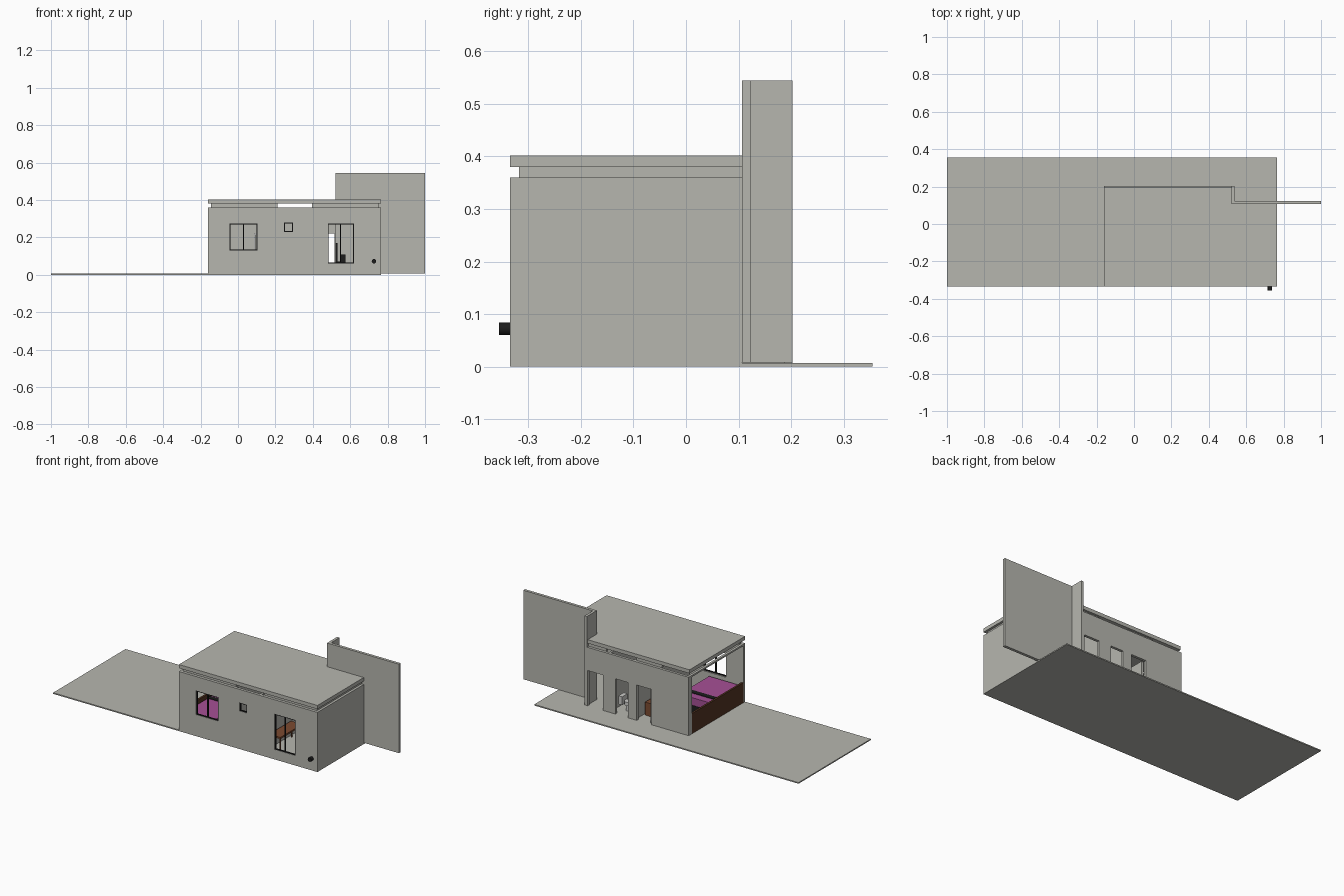
import bpy, bmesh, math

if "Cube" in bpy.data.objects:
    bpy.data.objects.remove(bpy.data.objects["Cube"])


def mat(name, rgb):
    m = bpy.data.materials.new(name)
    m.diffuse_color = (*rgb, 1)
    m.use_nodes = True
    m.node_tree.nodes["Principled BSDF"].inputs["Base Color"].default_value = m.diffuse_color
    return m


GREY = mat("concrete_grey", (0.47, 0.47, 0.43))
BLACK = mat("frame_black", (0.012, 0.012, 0.012))
BROWN = mat("dark_wood", (0.09, 0.035, 0.016))
RUST = mat("red_wood", (0.20, 0.07, 0.03))
PINK = mat("bed_magenta", (0.38, 0.08, 0.30))
WHITE = mat("ceramic_white", (0.6, 0.6, 0.58))


def finish(name, bm, m):
    bmesh.ops.recalc_face_normals(bm, faces=bm.faces)
    me = bpy.data.meshes.new(name)
    bm.to_mesh(me)
    bm.free()
    me.materials.append(m)
    ob = bpy.data.objects.new(name, me)
    bpy.context.collection.objects.link(ob)
    return ob


def prism(name, pts, z0, z1, m):
    """Plan outline pulled up from z0 to z1."""
    bm = bmesh.new()
    f = bm.faces.new([bm.verts.new((x, y, z0)) for x, y in pts])
    r = bmesh.ops.extrude_face_region(bm, geom=[f])
    vs = [v for v in r["geom"] if isinstance(v, bmesh.types.BMVert)]
    bmesh.ops.translate(bm, verts=vs, vec=(0, 0, z1 - z0))
    return finish(name, bm, m)


def box(name, x0, x1, y0, y1, z0, z1, m):
    return prism(name, [(x0, y0), (x1, y0), (x1, y1), (x0, y1)], z0, z1, m)


def wall(name, x0, x1, y0, y1, z0, z1, holes):
    """Wall along x with rectangular openings (x0, x1, z0, z1)."""
    xs = sorted({x0, x1, *[v for h in holes for v in h[:2]]})
    zs = sorted({z0, z1, *[v for h in holes for v in h[2:]]})
    bm = bmesh.new()
    grid = {(x, z): bm.verts.new((x, y0, z)) for x in xs for z in zs}
    for a, b in zip(xs, xs[1:]):
        for c, d in zip(zs, zs[1:]):
            if not any(h[0] <= a and b <= h[1] and h[2] <= c and d <= h[3] for h in holes):
                bm.faces.new([grid[k] for k in ((a, c), (b, c), (b, d), (a, d))])
    bmesh.ops.delete(bm, geom=[v for v in bm.verts if not v.link_faces], context='VERTS')
    r = bmesh.ops.extrude_face_region(bm, geom=bm.faces[:])
    vs = [v for v in r["geom"] if isinstance(v, bmesh.types.BMVert)]
    bmesh.ops.translate(bm, verts=vs, vec=(0, y1 - y0, 0))
    return finish(name, bm, GREY)


def window_frame(name, x0, x1, z0, z1, mullions=()):
    y0, y1, t = -0.333, -0.325, 0.005
    for i, x in enumerate((x0 + t / 2, x1 - t / 2, *mullions)):
        box(f"{name}_post_{i}", x - t / 2, x + t / 2, y0, y1, z0, z1, BLACK)
    for i, z in enumerate((z0, z1 - t)):
        box(f"{name}_rail_{i}", x0, x1, y0, y1, z, z + t, BLACK)


def cylinder(name, loc, r, depth, m, axis_y=False, sides=24):
    bpy.ops.mesh.primitive_cylinder_add(vertices=sides, radius=r, depth=depth, location=loc,
                                        rotation=(math.pi / 2 if axis_y else 0, 0, 0))
    ob = bpy.context.object
    ob.name = name
    ob.data.materials.append(m)
    bpy.ops.object.shade_smooth_by_angle()
    return ob


# Ground slab (its right back corner runs under the house)
box("ground_slab", -1, 0.765, -0.335, 0.355, 0, 0.007, GREY)

# Outer walls
windows = [(-0.045, 0.105, 0.13, 0.275), (0.245, 0.295, 0.23, 0.28), (0.48, 0.62, 0.06, 0.275)]
wall("front_wall", -0.16, 0.765, -0.335, -0.318, 0, 0.36, windows)
doors = [(0.087, 0.187, 0.007, 0.22), (0.245, 0.33, 0.007, 0.22), (0.413, 0.515, 0.007, 0.22)]
wall("back_wall", -0.15, 0.52, 0.187, 0.203, 0.007, 0.36, doors)
box("right_wall", 0.748, 0.765, -0.318, 0.107, 0.007, 0.36, GREY)
box("back_left_pier", -0.16, -0.145, 0.17, 0.203, 0.007, 0.36, GREY)
box("left_lintel", -0.16, -0.145, -0.318, 0.17, 0.35, 0.36, GREY)

# Tall angled screen wall
prism("screen_wall", [(0.52, 0.107), (1, 0.107), (1, 0.124), (0.536, 0.124),
                      (0.536, 0.203), (0.52, 0.203)], 0.008, 0.545, GREY)

# Flat roof, notched behind the screen wall, and the recessed band under it
prism("roof", [(-0.16, -0.335), (0.765, -0.335), (0.765, 0.107), (0.52, 0.107),
               (0.52, 0.195), (-0.16, 0.195)], 0.38, 0.402, GREY)
for i, (a, b) in enumerate(((-0.145, 0.21), (0.395, 0.75))):
    box(f"front_band_{i}", a, b, -0.318, -0.303, 0.36, 0.38, GREY)
for i, (a, b) in enumerate(((0.03, 0.2), (0.4, 0.52))):
    box(f"back_band_{i}", a, b, 0.172, 0.187, 0.36, 0.376, GREY)
box("right_band", 0.735, 0.75, -0.303, 0.107, 0.36, 0.38, GREY)

# Interior partitions and an open door
for i, x in enumerate((0.2, 0.37)):
    box(f"partition_{i}", x, x + 0.012, -0.318, 0.187, 0.007, 0.36, GREY)
box("open_door", 0.09, 0.106, 0.1, 0.187, 0.007, 0.215, GREY)
cylinder("door_knob", (0.11, 0.11, 0.11), 0.006, 0.008, BLACK, True, 12)

# Window frames
window_frame("bedroom_window", *windows[0], (0.03,))
window_frame("bath_window", *windows[1])
window_frame("living_window", *windows[2], (0.547,))

# Wooden parapet on the open left side
box("left_parapet", -0.16, -0.148, -0.318, 0.17, 0.007, 0.128, BROWN)

# Round outlet on the front
cylinder("wall_outlet", (0.727, -0.345, 0.072), 0.012, 0.022, BLACK, True)

# Bed
box("bed_base", -0.135, 0.06, -0.305, -0.02, 0.02, 0.07, BLACK)
box("bed_mattress", -0.133, 0.058, -0.303, -0.022, 0.07, 0.115, PINK)
box("bed_blanket_band", -0.134, 0.059, -0.1, -0.07, 0.07, 0.118, BLACK)

# Cabinet beside the bedroom door
box("cabinet", 0.11, 0.19, 0.03, 0.12, 0.007, 0.085, RUST)

# Toilet
cylinder("toilet_foot", (0.3, 0.12, 0.025), 0.014, 0.036, WHITE)
cylinder("toilet_bowl", (0.3, 0.12, 0.053), 0.023, 0.022, WHITE)
box("toilet_tank", 0.325, 0.35, 0.095, 0.145, 0.04, 0.09, WHITE)

# Table and chair in the living room
box("table_top", 0.39, 0.465, -0.26, -0.05, 0.09, 0.1, RUST)
for i, x in enumerate((0.395, 0.455)):
    for j, y in enumerate((-0.255, -0.06)):
        box(f"table_leg_{i}{j}", x, x + 0.006, y, y + 0.006, 0.007, 0.09, RUST)
box("chair_seat", 0.522, 0.575, -0.2, -0.14, 0.06, 0.07, BLACK)
box("chair_side", 0.55, 0.575, -0.2, -0.14, 0.07, 0.108, BLACK)
box("chair_back", 0.522, 0.532, -0.2, -0.14, 0.07, 0.17, BLACK)
for i, x in enumerate((0.523, 0.569)):
    for j, y in enumerate((-0.2, -0.146)):
        box(f"chair_leg_{i}{j}", x, x + 0.006, y, y + 0.006, 0.007, 0.06, BLACK)
